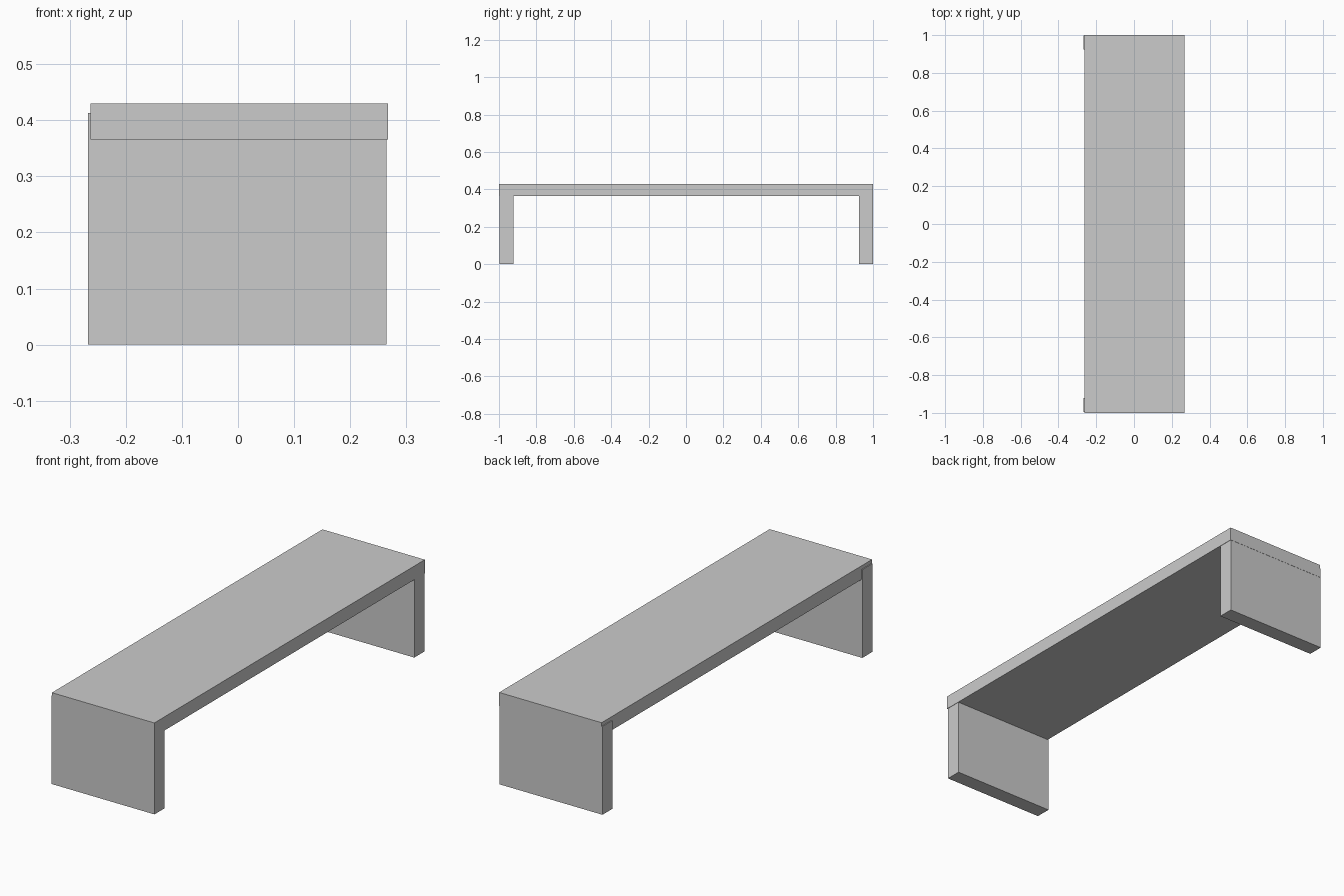
import bpy

if "Cube" in bpy.data.objects:
    bpy.data.objects.remove(bpy.data.objects["Cube"])


def box(name, x, y, z):
    """Axis-aligned box from (min, max) ranges."""
    bpy.ops.mesh.primitive_cube_add(size=1, location=[sum(r) / 2 for r in (x, y, z)])
    ob = bpy.context.object
    ob.name = name
    ob.scale = [r[1] - r[0] for r in (x, y, z)]
    bpy.ops.object.transform_apply(location=False, rotation=False, scale=True)
    return ob


# Long bench top
box("bench_top", (-0.263, 0.267), (-1.0, 1.0), (0.366, 0.43))

# Slab legs, let into the top and standing slightly proud on the left side
for name, y in (("front_leg", (-0.996, -0.922)), ("back_leg", (0.925, 0.999))):
    box(name, (-0.267, 0.265), y, (0.0, 0.413))
